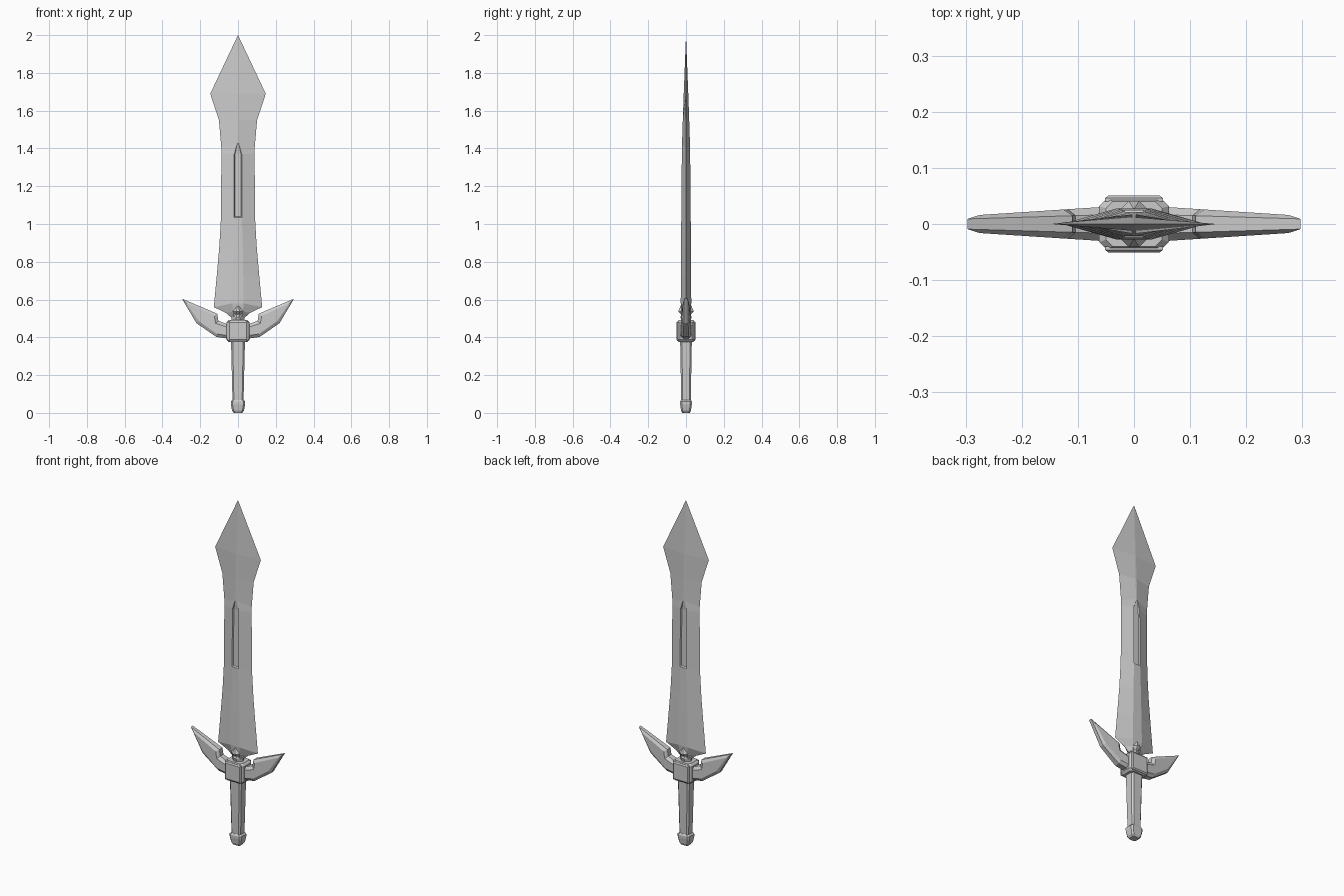
import bpy, bmesh
from mathutils import Vector


def make(name, rings):
    """Skin a stack of equal-length rings and cap both ends."""
    bm = bmesh.new()
    vs = [[bm.verts.new(p) for p in r] for r in rings]
    n = len(rings[0])
    for a, b in zip(vs, vs[1:]):
        for i in range(n):
            j = (i + 1) % n
            bm.faces.new((a[i], a[j], b[j], b[i]))
    bm.faces.new(vs[0][::-1])
    bm.faces.new(vs[-1])
    bmesh.ops.remove_doubles(bm, verts=bm.verts, dist=1e-5)
    bmesh.ops.recalc_face_normals(bm, faces=bm.faces)
    me = bpy.data.meshes.new(name)
    bm.to_mesh(me)
    bm.free()
    ob = bpy.data.objects.new(name, me)
    bpy.context.collection.objects.link(ob)
    return ob


def chamfered(z, x, y, c=0.3):
    """Rectangle with cut corners at height z."""
    d = c * min(x, y)
    return [(x, -y + d, z), (x, y - d, z), (x - d, y, z), (-x + d, y, z),
            (-x, y - d, z), (-x, -y + d, z), (-x + d, -y, z), (x - d, -y, z)]


def blade_ring(ze, w, zr, r, t, g):
    """Sharp edges at +-w, flat ridge of half width r, groove of depth g."""
    k, c = r * 0.8, t - g
    front = [(-w, 0, ze), (-r, -t, zr), (-k, -c, zr), (k, -c, zr), (r, -t, zr)]
    return front + [(-x, -y, z) for x, y, z in front]


# Blade: edge z, half width, ridge z, ridge half width, half thickness, groove
make("blade", [blade_ring(*s) for s in [
    (0.500, 0.030, 0.495, 0.020, 0.014, 0),
    (0.530, 0.065, 0.535, 0.025, 0.022, 0),
    (0.560, 0.128, 0.580, 0.030, 0.028, 0),
    (0.720, 0.113, 0.720, 0.028, 0.027, 0),
    (0.880, 0.099, 0.880, 0.025, 0.026, 0),
    (1.035, 0.090, 1.035, 0.021, 0.025, 0),
    (1.040, 0.090, 1.040, 0.021, 0.025, 0.007),
    (1.370, 0.088, 1.370, 0.020, 0.022, 0.007),
    (1.400, 0.088, 1.425, 0.004, 0.021, 0),
    (1.550, 0.101, 1.550, 0.004, 0.017, 0),
    (1.690, 0.147, 1.690, 0.003, 0.012, 0),
    (2.000, 0.000, 2.000, 0.000, 0.000, 0)]])

# Grip and pommel
make("grip", [chamfered(0.055, 0.029, 0.025), chamfered(0.385, 0.037, 0.031)])
make("pommel", [chamfered(*s) for s in [
    (0.0, 0.022, 0.020), (0.012, 0.031, 0.026), (0.045, 0.038, 0.031),
    (0.060, 0.038, 0.031), (0.068, 0.030, 0.026)]])

# Guard block with raised face plates
make("guard_block", [chamfered(*s) for s in [
    (0.375, 0.050, 0.040), (0.388, 0.062, 0.046),
    (0.478, 0.062, 0.046), (0.491, 0.050, 0.040)]])
for side, name in ((-1, "front_plate"), (1, "back_plate")):
    make(name, [[(x * s, side * y, 0.433 + z * s) for x, z in
                 ((-1, -1), (1, -1), (1, 1), (-1, 1))]
                for s, y in ((0.052, 0.040), (0.052, 0.046), (0.045, 0.051))])

# Faceted collar between guard and blade
make("collar", [chamfered(*s, 0.9) for s in [
    (0.485, 0.034, 0.024), (0.508, 0.036, 0.030),
    (0.520, 0.030, 0.025), (0.538, 0.046, 0.041),
    (0.570, 0.006, 0.027)]])

# Guard wings: bevelled outline that thins towards the tip
outline = [(0.045, 0.392), (0.115, 0.402), (0.220, 0.475), (0.297, 0.605),
           (0.110, 0.525), (0.104, 0.488), (0.045, 0.465)]
inner = [(0.045, 0.408), (0.112, 0.418), (0.208, 0.486), (0.275, 0.582),
         (0.126, 0.514), (0.118, 0.474), (0.045, 0.450)]
for m, name in ((-1, "left_wing"), (1, "right_wing")):
    def face(s):
        return [(m * x, s * (0.034 - 0.065 * x), z) for x, z in inner]

    def rim(s):
        return [(m * x, s * (0.018 - 0.03 * x), z) for x, z in outline]
    make(name, [face(-1), rim(-1), rim(1), face(1)])
